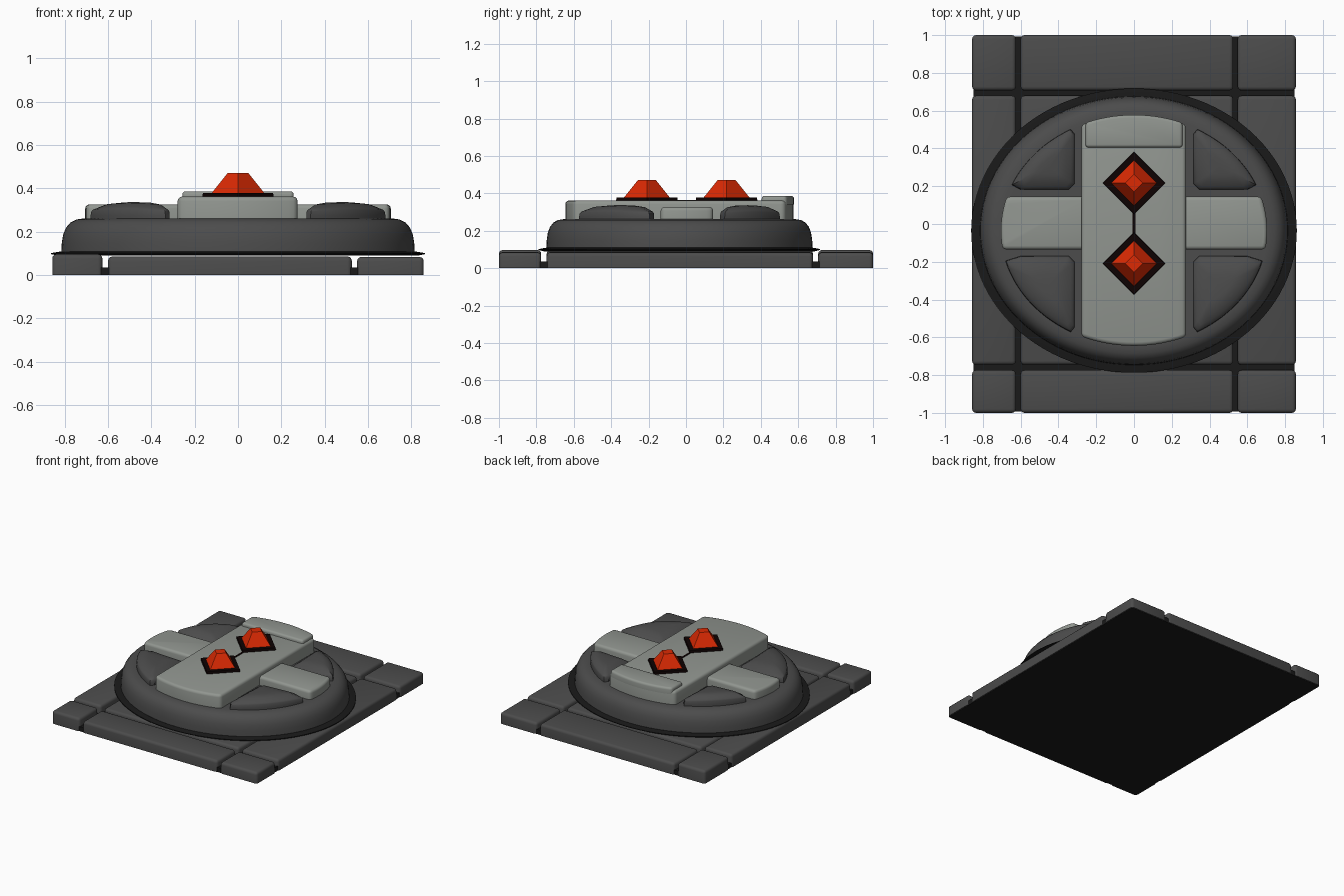
import bpy, bmesh, math
from mathutils import Matrix

if "Cube" in bpy.data.objects:
    bpy.data.objects.remove(bpy.data.objects["Cube"])

CY = -0.035           # centre of the oval housing in y
RX, RY = 0.705, 0.61  # oval that trims the bars and pads


def material(name, rgb):
    m = bpy.data.materials.new(name)
    m.diffuse_color = (*rgb, 1)
    m.use_nodes = True
    m.node_tree.nodes["Principled BSDF"].inputs["Base Color"].default_value = m.diffuse_color
    return m


STONE = material("dark stone", (0.072, 0.072, 0.072))
BLACK = material("near black", (0.010, 0.010, 0.010))
GREY = material("light grey metal", (0.285, 0.305, 0.28))
RED = material("red gem", (0.72, 0.023, 0.001))
SETTING = material("gem setting black", (0.004, 0.0005, 0.0005))


def finish(name, bm, mat, smooth=True):
    bmesh.ops.recalc_face_normals(bm, faces=bm.faces[:])
    me = bpy.data.meshes.new(name)
    bm.to_mesh(me)
    bm.free()
    me.materials.append(mat)
    ob = bpy.data.objects.new(name, me)
    bpy.context.collection.objects.link(ob)
    if smooth:
        bpy.ops.object.select_all(action='DESELECT')
        bpy.context.view_layer.objects.active = ob
        ob.select_set(True)
        bpy.ops.object.shade_smooth_by_angle(angle=math.radians(38))
    return ob


def prism(name, outline, z0, z1, mat, bevel=0.0):
    """Extruded outline with rounded top and upright edges."""
    bm = bmesh.new()
    face = bm.faces.new([bm.verts.new((x, y, z0)) for x, y in outline])
    ext = bmesh.ops.extrude_face_region(bm, geom=[face], use_keep_orig=True)
    for v in ext['geom']:
        if isinstance(v, bmesh.types.BMVert):
            v.co.z = z1
    bmesh.ops.recalc_face_normals(bm, faces=bm.faces[:])
    if bevel:
        edges = [e for e in bm.edges if max(v.co.z for v in e.verts) > z0 + 1e-4
                 and e.calc_face_angle(0) > 0.7]
        bmesh.ops.bevel(bm, geom=edges, offset=bevel, segments=3, profile=0.5,
                        affect='EDGES', clamp_overlap=True)
    return finish(name, bm, mat)


def box(x0, x1, y0, y1):
    return [(x0, y0), (x1, y0), (x1, y1), (x0, y1)]


def lathe(name, profile, mat, ratio, n=96):
    """Oval turned shape: profile of (radius, z), closed at both ends."""
    bm = bmesh.new()
    rings = [[bm.verts.new((r * math.cos(2 * math.pi * i / n),
                            CY + r * ratio * math.sin(2 * math.pi * i / n), z))
              for i in range(n)] for r, z in profile]
    for a, b in zip(rings, rings[1:]):
        for i in range(n):
            j = (i + 1) % n
            bm.faces.new((a[i], a[j], b[j], b[i]))
    bm.faces.new(rings[0])
    bm.faces.new(rings[-1])
    return finish(name, bm, mat)


def oval_y(x, s):
    return CY + s * RY * math.sqrt(1 - (x / RX) ** 2)


def oval_x(y):
    return RX * math.sqrt(1 - ((y - CY) / RY) ** 2)


def span(a, b, n):
    return [a + (b - a) * i / n for i in range(n + 1)]


# floor slab and nine paving tiles
prism("floor_slab", box(-0.85, 0.85, -0.993, 0.993), 0, 0.035, BLACK)
columns = [(-0.857, -0.626, 0.097), (-0.6, 0.525, 0.086), (0.549, 0.857, 0.084)]
rows = [(-1, -0.774), (-0.745, 0.679), (0.707, 1)]
for i, (x0, x1, h) in enumerate(columns):
    for j, (y0, y1) in enumerate(rows):
        prism(f"tile_{i}_{j}", box(x0, x1, y0, y1), 0.001, h, STONE, 0.02)

# oval housing with its thin dark flange
lathe("flange", [(0.83, 0.09), (0.862, 0.097), (0.862, 0.102), (0.80, 0.112)], BLACK, 0.873)
lathe("housing", [(0.80, 0.092), (0.815, 0.11), (0.813, 0.15), (0.806, 0.19), (0.793, 0.22),
                  (0.772, 0.244), (0.745, 0.257), (0.71, 0.262), (0.66, 0.262)], STONE, 0.873)

# long bar, its end cap and the two side arms
prism("long_bar", [(x, oval_y(x, -1)) for x in span(-0.279, 0.275, 14)] +
      [(x, oval_y(x, 1)) for x in span(0.275, -0.279, 14)], 0.25, 0.362, GREY, 0.02)
prism("bar_end_cap", [(-0.257, 0.405), (0.257, 0.405)] +
      [(x, oval_y(x, 1) + 0.003) for x in span(0.257, -0.257, 14)], 0.34, 0.387, GREY, 0.016)
for s, side in ((-1, "left"), (1, "right")):
    prism(f"{side}_arm", [(s * 0.25, -0.135), *[(s * oval_x(y), y) for y in span(-0.135, 0.145, 8)],
                          (s * 0.25, 0.145)], 0.25, 0.327, GREY, 0.02)


# four domed corner pads between the bars
def pad(name, sx, sy):
    yin = 0.182 if sy > 0 else -0.17
    c = 0.03
    outline = [(sx * (0.315 + c), yin), (sx * 0.6, yin)]
    t0 = math.asin(abs(yin + sy * 0.025 - CY) / RY)
    t1 = math.acos(0.335 / RX)
    outline += [(sx * RX * math.cos(t), CY + sy * RY * math.sin(t)) for t in span(t0, t1, 14)]
    ye = outline[-1][1]
    outline += [(sx * 0.315, ye - sy * 0.025), (sx * 0.315, yin + sy * c)]
    cx, cy = sx * 0.45, (yin + (ye - yin) * 0.38)
    bm = bmesh.new()
    rings = []
    for k, z in ((1, 0.25), (1, 0.275), (0.985, 0.292), (0.95, 0.30), (0.85, 0.308), (0.68, 0.322),
                 (0.35, 0.329)):
        ring = []
        for x, y in outline:
            px, py = cx + (x - cx) * k, cy + (y - cy) * k
            # raise the middle of the curved edge
            u = (abs(px) - 0.315) / 0.36
            v = (py - yin) / (ye - yin)
            lift = 0.018 * (min(1, u + v) - 0.5) * (1 - (u - v) ** 2)
            ring.append(bm.verts.new((px, py, z + (lift if k < 0.99 else 0))))
        rings.append(ring)
    n = len(outline)
    for a, b in zip(rings, rings[1:]):
        for i in range(n):
            bm.faces.new((a[i], a[(i + 1) % n], b[(i + 1) % n], b[i]))
    top = bm.verts.new((cx, cy, 0.332))
    for i in range(n):
        bm.faces.new((rings[-1][i], rings[-1][(i + 1) % n], top))
    bm.faces.new(rings[0])
    finish(name, bm, STONE)


for sx, a in ((-1, "left"), (1, "right")):
    for sy, b in ((-1, "front"), (1, "back")):
        pad(f"{b}_{a}_pad", sx, sy)


# faceted gems in diamond settings, joined by a thin seam
def diamond(name, y, r0, r1, z0, z1, mat):
    bm = bmesh.new()
    bmesh.ops.create_cone(bm, cap_ends=True, segments=4, radius1=r0, radius2=r1, depth=z1 - z0)
    bmesh.ops.translate(bm, verts=bm.verts[:], vec=(0, y, (z0 + z1) / 2))
    # corners must lie on the x and y axes
    if not any(abs(v.co.x) < 1e-4 for v in bm.verts):
        bmesh.ops.rotate(bm, verts=bm.verts[:], cent=(0, y, 0),
                         matrix=Matrix.Rotation(math.pi / 4, 3, 'Z'))
    finish(name, bm, mat, smooth=False)


for y, a in ((-0.209, "front"), (0.217, "back")):
    diamond(f"{a}_gem_setting", y, 0.166, 0.162, 0.355, 0.379, SETTING)
    diamond(f"{a}_gem", y, 0.124, 0.047, 0.376, 0.472, RED)
prism("gem_seam", box(-0.007, 0.007, -0.06, 0.08), 0.358, 0.365, SETTING)
